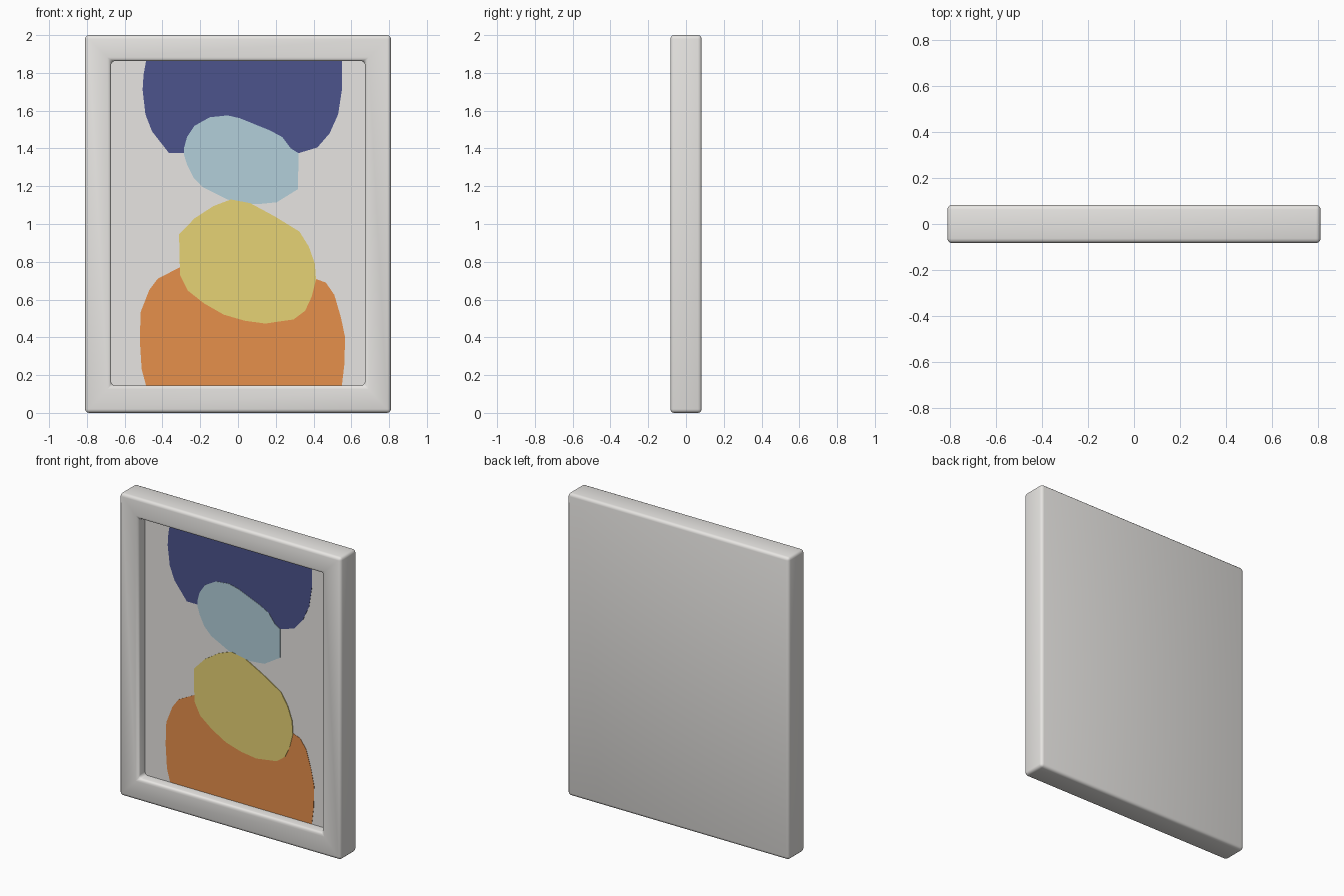
import bpy, bmesh, math

if "Cube" in bpy.data.objects:
    bpy.data.objects.remove(bpy.data.objects["Cube"])

FRONT, BACK, FLOOR = -0.083, 0.083, -0.012


def material(name, rgb):
    m = bpy.data.materials.new(name)
    lin = [((c / 255 + 0.055) / 1.055) ** 2.4 for c in rgb]
    m.diffuse_color = (*lin, 1)
    m.use_nodes = True
    m.node_tree.nodes["Principled BSDF"].inputs["Base Color"].default_value = m.diffuse_color
    return m


def finish(bm, name, mat, smooth):
    bmesh.ops.recalc_face_normals(bm, faces=bm.faces[:])
    me = bpy.data.meshes.new(name)
    bm.to_mesh(me)
    bm.free()
    me.materials.append(mat)
    ob = bpy.data.objects.new(name, me)
    bpy.context.collection.objects.link(ob)
    if smooth:
        bpy.ops.object.select_all(action='DESELECT')
        ob.select_set(True)
        bpy.context.view_layer.objects.active = ob
        bpy.ops.object.shade_smooth_by_angle(angle=math.radians(40))
    return ob


# Frame with closed back and recessed panel, swept through rectangular rings
def build_frame(mat):
    bm = bmesh.new()
    rings = []
    for hw, z0, z1, y in ((0.81, 0, 2, BACK), (0.81, 0, 2, FRONT),
                          (0.672, 0.145, 1.863, FRONT), (0.672, 0.145, 1.863, FLOOR)):
        rings.append([bm.verts.new(p) for p in
                      ((-hw, y, z0), (hw, y, z0), (hw, y, z1), (-hw, y, z1))])
    for a, b in zip(rings, rings[1:]):
        for i in range(4):
            j = (i + 1) % 4
            bm.faces.new((a[i], a[j], b[j], b[i]))
    bm.faces.new(rings[0])
    floor = bm.faces.new(rings[-1])
    bmesh.ops.recalc_face_normals(bm, faces=bm.faces[:])
    # round every edge that is not a mitre line or the panel outline
    edges = [e for e in bm.edges if e not in floor.edges[:]
             and e.calc_face_angle() > 0.5]
    bmesh.ops.bevel(bm, geom=edges, offset=0.02, offset_type='OFFSET',
                    segments=3, profile=0.5, affect='EDGES', clamp_overlap=True)
    return finish(bm, "frame", mat, True)


# Thin painted shape lying on the panel
def painted_shape(name, pts, mat, lift):
    bm = bmesh.new()
    front = [bm.verts.new((x, FLOOR - lift, z)) for x, z in pts]
    back = [bm.verts.new((x, FLOOR + 0.001, z)) for x, z in pts]
    bm.faces.new(front)
    bm.faces.new(back[::-1])
    for i in range(len(pts)):
        j = (i + 1) % len(pts)
        bm.faces.new((front[i], back[i], back[j], front[j]))
    return finish(bm, name, mat, False)


build_frame(material("warm light grey", (231, 229, 226)))

navy = [(-.487, 1.862), (-.5, 1.79), (-.505, 1.71), (-.49, 1.58), (-.455, 1.49),
        (-.365, 1.375), (-.285, 1.375), (.28, 1.395), (.32, 1.375), (.42, 1.405),
        (.485, 1.48), (.53, 1.58), (.55, 1.71), (.55, 1.862)]
blue = [(-.285, 1.405), (-.27, 1.46), (-.23, 1.52), (-.15, 1.565), (-.055, 1.575),
        (.01, 1.56), (.17, 1.495), (.235, 1.46), (.28, 1.4), (.32, 1.375),
        (.318, 1.185), (.205, 1.115), (.105, 1.105), (.01, 1.11), (-.055, 1.13),
        (-.185, 1.195), (-.235, 1.245), (-.27, 1.315), (-.287, 1.37)]
yellow = [(-.312, .945), (-.23, 1.03), (-.13, 1.095), (-.037, 1.13), (.065, 1.11),
          (.195, 1.04), (.325, .96), (.375, .88), (.407, .79), (.413, .705),
          (.39, .615), (.355, .54), (.295, .495), (.145, .473), (.035, .488),
          (-.075, .52), (-.18, .58), (-.265, .647), (-.307, .73)]
orange = [(-.487, .146), (-.51, .23), (-.52, .39), (-.515, .535), (-.47, .65),
          (-.425, .71), (-.31, .77), (.41, .71), (.465, .69), (.51, .625),
          (.545, .505), (.567, .4), (.563, .255), (.55, .146)]

painted_shape("top_shape", navy, material("navy", (76, 84, 140)), 0.002)
painted_shape("upper_pebble", blue, material("pale blue", (178, 207, 218)), 0.004)
painted_shape("base_shape", orange, material("orange", (230, 144, 75)), 0.002)
painted_shape("lower_pebble", yellow, material("mustard", (230, 210, 117)), 0.005)
